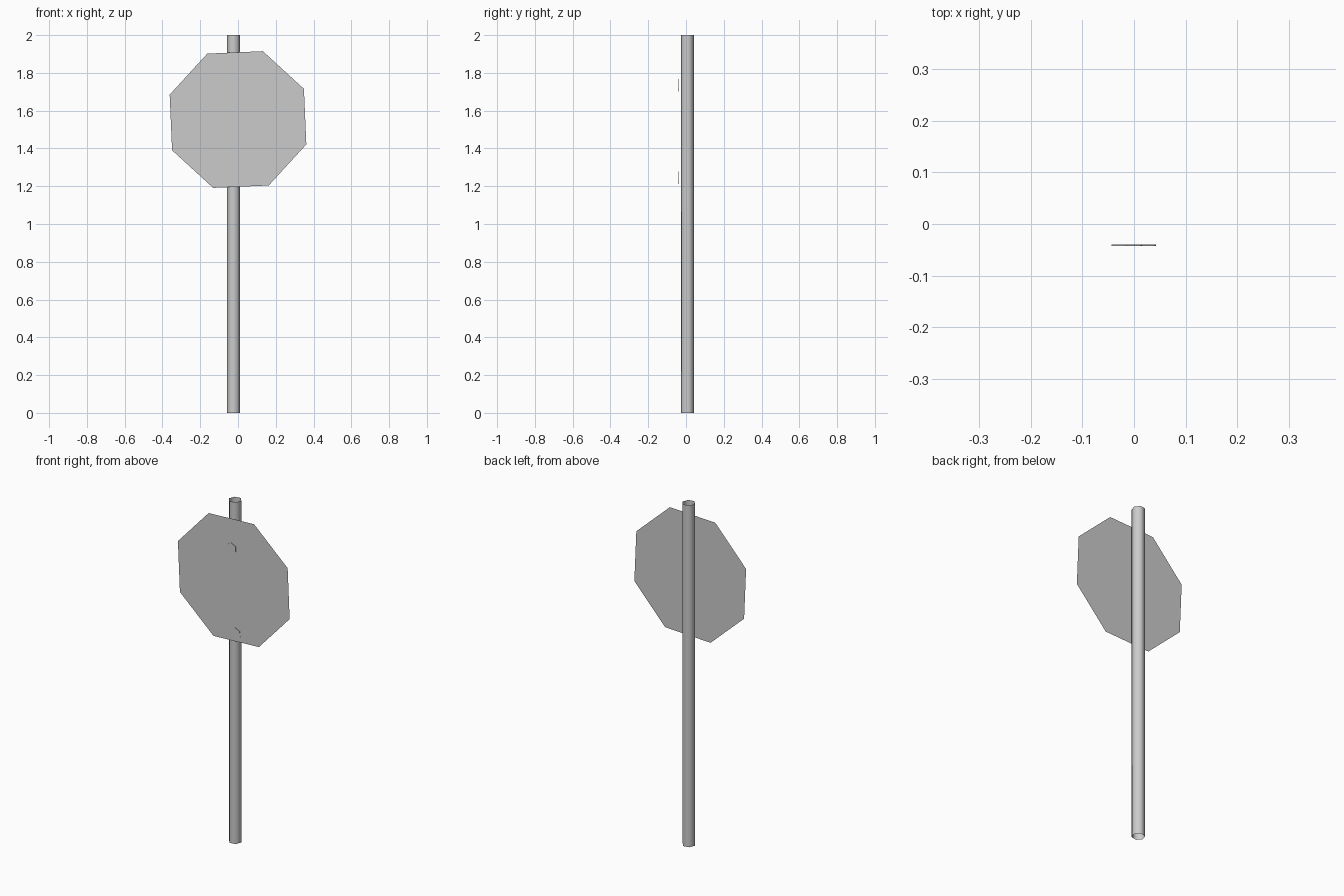
import bpy
import bmesh
from math import radians
from mathutils import Matrix

old = bpy.data.objects.get("Cube")
if old:
    bpy.data.objects.remove(old, do_unlink=True)

grey = bpy.data.materials.new("plain_grey")
grey.use_nodes = True
colour = (0.6, 0.6, 0.6, 1)
grey.diffuse_color = colour
grey.node_tree.nodes["Principled BSDF"].inputs["Base Color"].default_value = colour


def prism(name, sides, radius, turn, place, depth=0, capped=True, upright=False):
    """Regular polygon facing the front (or lying flat if upright), extruded away from its face."""
    bm = bmesh.new()
    ring = bmesh.ops.create_circle(bm, cap_ends=capped, segments=sides, radius=radius)
    if depth:
        rim = list({e for v in ring["verts"] for e in v.link_edges})
        walls = bmesh.ops.extrude_edge_only(bm, edges=rim)["geom"]
        moved = [g for g in walls if isinstance(g, bmesh.types.BMVert)]
        bmesh.ops.translate(bm, verts=moved, vec=(0, 0, depth if upright else -depth))
    bmesh.ops.recalc_face_normals(bm, faces=bm.faces)
    turned = Matrix.Rotation(radians(turn), 4, "Z")
    if not upright:
        turned = Matrix.Rotation(radians(90), 4, "X") @ turned
    bm.transform(Matrix.Translation(place) @ turned)
    mesh = bpy.data.meshes.new(name)
    bm.to_mesh(mesh)
    bm.free()
    mesh.materials.append(grey)
    obj = bpy.data.objects.new(name, mesh)
    bpy.context.collection.objects.link(obj)
    return obj


# Open six-sided post, smooth around its walls
post = prism("post", 6, 0.036, 40, (-0.024, 0.008, 0), depth=2, capped=False, upright=True)
post.data.shade_smooth()

# Thin octagonal sign plate, slightly tilted
prism("sign_plate", 8, 0.385, 25, (0, -0.039, 1.553))

# Hexagonal bolt heads
for name, x, z, turn in (("upper_bolt", -0.014, 1.735, 3), ("lower_bolt", 0.013, 1.245, 3)):
    prism(name, 6, 0.033, turn, (x, -0.0425, z), depth=0.003)
